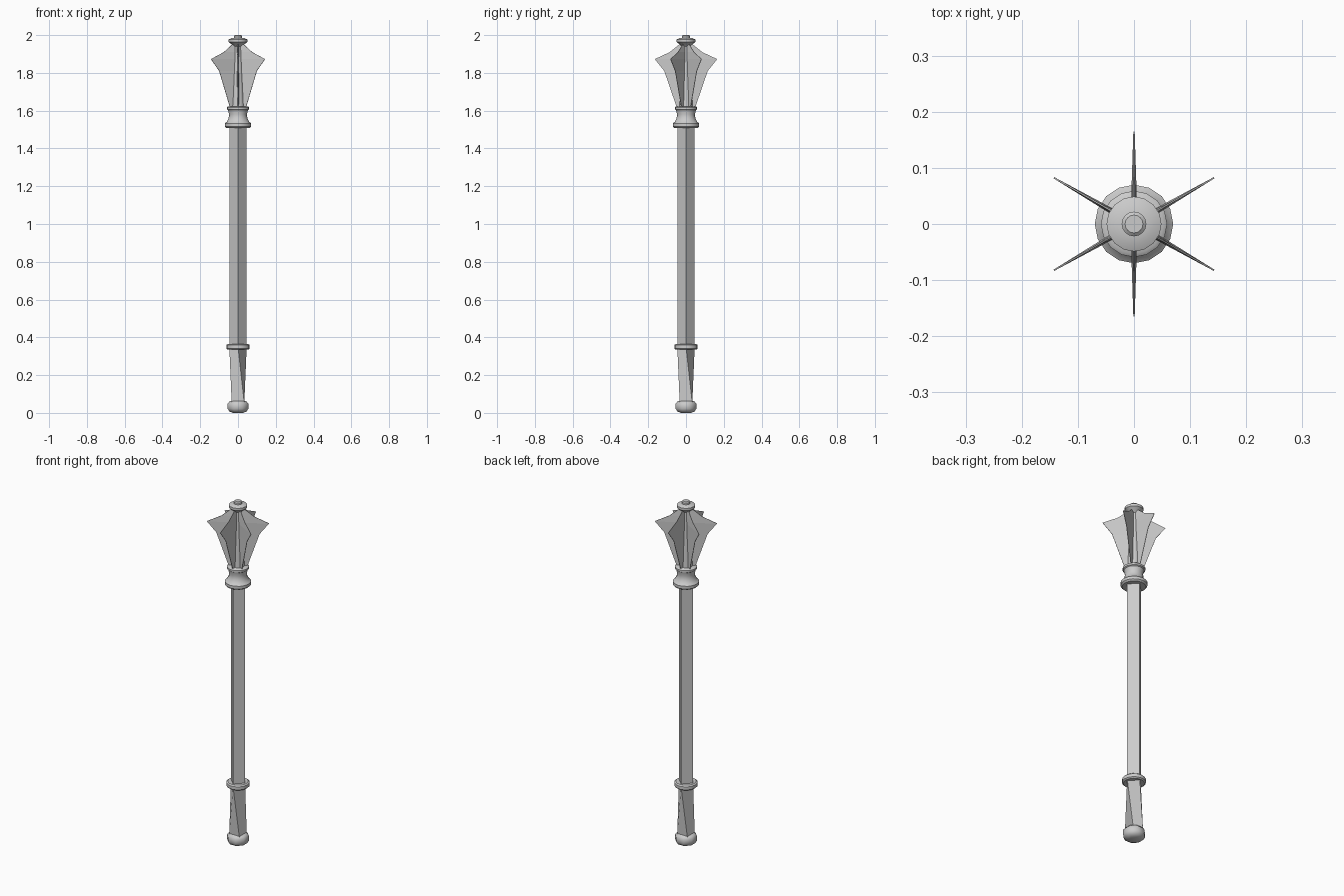
import bpy
import bmesh
from math import pi, cos, sin, radians

cube = bpy.data.objects.get("Cube")
if cube:
    bpy.data.objects.remove(cube, do_unlink=True)

# Single plain metal colour
steel = bpy.data.materials.new("grey_steel")
steel.use_nodes = True
steel.diffuse_color = (0.6, 0.6, 0.6, 1)
steel.node_tree.nodes["Principled BSDF"].inputs["Base Color"].default_value = (0.6, 0.6, 0.6, 1)


def finish(name, bm, smooth=0):
    bmesh.ops.recalc_face_normals(bm, faces=bm.faces)
    mesh = bpy.data.meshes.new(name)
    bm.to_mesh(mesh)
    bm.free()
    mesh.materials.append(steel)
    obj = bpy.data.objects.new(name, mesh)
    bpy.context.collection.objects.link(obj)
    if smooth:
        bpy.ops.object.select_all(action="DESELECT")
        obj.select_set(True)
        bpy.context.view_layer.objects.active = obj
        bpy.ops.object.shade_smooth_by_angle(angle=radians(smooth))
    return obj


def loft(name, rings, sides, smooth=0):
    """Stack polygon rings given as (radius, z, turn in degrees) and cap the ends."""
    bm = bmesh.new()
    rows = []
    for radius, z, turn in rings:
        angles = [2 * pi * i / sides + radians(turn) for i in range(sides)]
        rows.append([bm.verts.new((radius * cos(a), radius * sin(a), z)) for a in angles])
    for low, high in zip(rows, rows[1:]):
        for i in range(sides):
            j = (i + 1) % sides
            bm.faces.new((low[i], low[j], high[j], high[i]))
    bm.faces.new(rows[0])
    bm.faces.new(rows[-1])
    return finish(name, bm, smooth)


def turned(name, profile, sides=16, turn=0, smooth=40):
    return loft(name, [(r, z, turn) for r, z in profile], sides, smooth)


# Square shaft, and a grip that twists an eighth of a turn
loft("shaft", [(0.046, 0.35, 0), (0.046, 1.52, 0)], 4)
loft("grip", [(0.047, 0.05, 45), (0.046, 0.35, 0)], 4)

# Pommel and turned fittings
turned("pommel", [(0.03, 0), (0.05, 0.008), (0.059, 0.022), (0.059, 0.05), (0.046, 0.063)],
       sides=8, turn=22.5, smooth=50)
turned("grip_ring", [(0.055, 0.335), (0.062, 0.341), (0.062, 0.359), (0.055, 0.365)])
turned("head_collar", [(0.062, 1.508), (0.07, 1.516), (0.07, 1.532), (0.06, 1.54),
                       (0.05, 1.56), (0.047, 1.58), (0.053, 1.603), (0.059, 1.607),
                       (0.059, 1.618), (0.052, 1.623)])
turned("head_core", [(0.036, 1.615), (0.02, 1.955)], sides=12)
turned("top_cap", [(0.022, 1.94), (0.032, 1.95), (0.049, 1.963), (0.049, 1.977),
                   (0.036, 1.983), (0.022, 1.985), (0.022, 1.995), (0.016, 2.0)])


# Tapered blade: thick at the core, thin at the outer edge
def blade(name, angle):
    bm = bmesh.new()
    rows = []
    for z, outer in [(1.62, 0.05), (1.81, 0.115), (1.873, 0.165), (1.91, 0.086), (1.955, 0.03)]:
        corners = [(0.015, 0.006), (outer, 0.0012), (outer, -0.0012), (0.015, -0.006)]
        rows.append([bm.verts.new((r * cos(angle) - t * sin(angle),
                                   r * sin(angle) + t * cos(angle), z)) for r, t in corners])
    for low, high in zip(rows, rows[1:]):
        for i in range(4):
            j = (i + 1) % 4
            bm.faces.new((low[i], low[j], high[j], high[i]))
    bm.faces.new(rows[0])
    bm.faces.new(rows[-1])
    finish(name, bm)


for k in range(6):
    blade(f"blade_{k + 1}", radians(30 + 60 * k))
